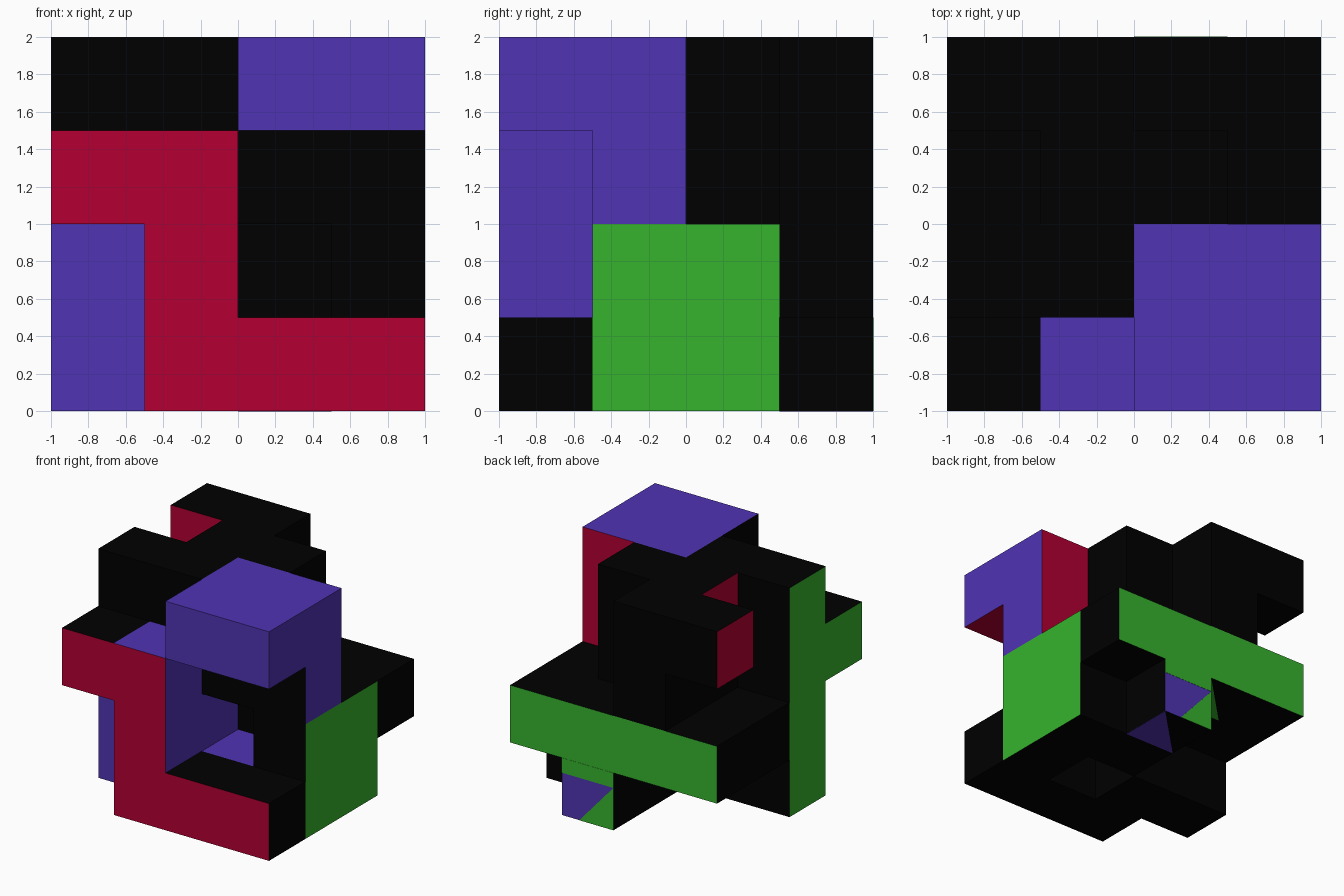
import bpy, bmesh
from mathutils import Vector

if "Cube" in bpy.data.objects:
    bpy.data.objects.remove(bpy.data.objects["Cube"])

S = 0.5  # cell size on a 4 x 4 x 4 grid

# Layers from bottom to top; each row runs along x, rows run front to back
LAYERS = [
    [".###", "##.#", "..##", "..#."],
    [".#..", "##.#", "####", "####"],
    ["##..", "####", ".##.", ".#.."],
    ["..##", "####", ".##.", "##.."],
]
cells = {(x, y, z) for z, layer in enumerate(LAYERS)
         for y, row in enumerate(layer)
         for x, c in enumerate(row) if c == "#"}


def material(name, rgb):
    m = bpy.data.materials.new(name)
    m.diffuse_color = (*rgb, 1)
    m.use_nodes = True
    m.node_tree.nodes["Principled BSDF"].inputs["Base Color"].default_value = m.diffuse_color
    return m


mats = [material("black", (0.0, 0.0, 0.0)),
        material("red", (0.455, 0.0, 0.033)),
        material("purple", (0.08, 0.033, 0.455)),
        material("green", (0.037, 0.455, 0.027))]
BLACK, RED, PURPLE, GREEN = range(4)


def colour(x, y, z, d):
    """Painted outer sides of the cells, chosen by direction and place."""
    if d == (0, -1, 0):  # front
        if y == 0:
            return PURPLE if z == 3 else RED
        if x == 0 and y == 1 and z < 2:
            return PURPLE
        if (x, y, z) == (0, 3, 3):
            return RED
    elif d == (1, 0, 0):  # right
        if x == 3 and y < 2 and z > 1:
            return PURPLE
        if x == 3 and y in (1, 2):
            return GREEN
        if x == 1 and y < 2 and z in (1, 2):
            return PURPLE
    elif d == (0, 0, 1):  # top
        if (x > 1 and y < 2 and z == 3) or (x, y, z) == (1, 0, 2):
            return PURPLE
    elif d == (0, 1, 0):  # back
        if x == 3 and y == 1 and z > 1:
            return RED
        if y == 3 and z == 1:
            return GREEN
        if y == 3 and z == 0:
            return PURPLE
    elif d == (-1, 0, 0):  # left
        if x == 0 and y < 2:
            return GREEN
        if z == 3 and (x, y) in ((0, 3), (1, 2)):
            return RED
    else:  # underside
        if y == 0 and z == 3:
            return RED
    return BLACK


def finish(name, bm):
    mesh = bpy.data.meshes.new(name)
    bm.to_mesh(mesh)
    bm.free()
    for m in mats:
        mesh.materials.append(m)
    ob = bpy.data.objects.new(name, mesh)
    bpy.context.collection.objects.link(ob)
    return ob


def plate(name, points, normal, index):
    """Very thin painted patch lying on a cell side."""
    bm = bmesh.new()
    n = Vector(normal) * 0.002
    base = bm.faces.new([bm.verts.new(Vector(p) - n) for p in points])
    top = bmesh.ops.extrude_face_region(bm, geom=[base])["geom"]
    for v in (g for g in top if isinstance(g, bmesh.types.BMVert)):
        v.co += 2 * n
    bmesh.ops.recalc_face_normals(bm, faces=bm.faces)
    for f in bm.faces:
        f.material_index = index
    return finish(name, bm)


# Interlocking block body: only the exposed cell sides are built
bm = bmesh.new()
for cell in sorted(cells):
    for axis in range(3):
        for sign in (-1, 1):
            d = tuple(sign if a == axis else 0 for a in range(3))
            if tuple(c + e for c, e in zip(cell, d)) in cells:
                continue
            n, u = Vector(d), Vector([float(a == (axis + 1) % 3) for a in range(3)])
            v = n.cross(u)
            mid = Vector(cell) + Vector((0.5, 0.5, 0.5)) + n / 2
            quad = [mid + (u * a + v * b) / 2
                    for a, b in ((-1, -1), (1, -1), (1, 1), (-1, 1))]
            f = bm.faces.new([bm.verts.new(p * S - Vector((1, 1, 0))) for p in quad])
            f.material_index = colour(*cell, d)
bmesh.ops.remove_doubles(bm, verts=bm.verts, dist=1e-4)
finish("puzzle_block", bm)

# Thin purple floor of the front window, open below
bm = bmesh.new()
bmesh.ops.create_cube(bm, size=1)
for vert in bm.verts:
    vert.co = Vector((0.25 + vert.co.x * S, -0.25 + vert.co.y * S, 0.495 + vert.co.z * 0.009))
bm.normal_update()
for f in bm.faces:
    f.material_index = PURPLE if f.normal.z > 0.5 else BLACK
finish("window_floor", bm)

# Painted patches on the back foot and beside it
plate("back_foot_strip", [(0, 1, 0.37), (0.5, 1, 0.37), (0.5, 1, 0.5), (0, 1, 0.5)],
      (0, 1, 0), GREEN)
plate("back_foot_corner", [(0, 1, 0), (0.33, 1, 0), (0, 1, 0.37)], (0, 1, 0), GREEN)
plate("foot_sole_patch", [(0, 0.5, 0), (0.5, 0.5, 0), (0.5, 1, 0)], (0, 0, -1), PURPLE)
plate("underside_patch", [(0, 0.5, 0.5), (0, 1, 0.5), (-0.5, 0.5, 0.5)], (0, 0, -1), GREEN)
